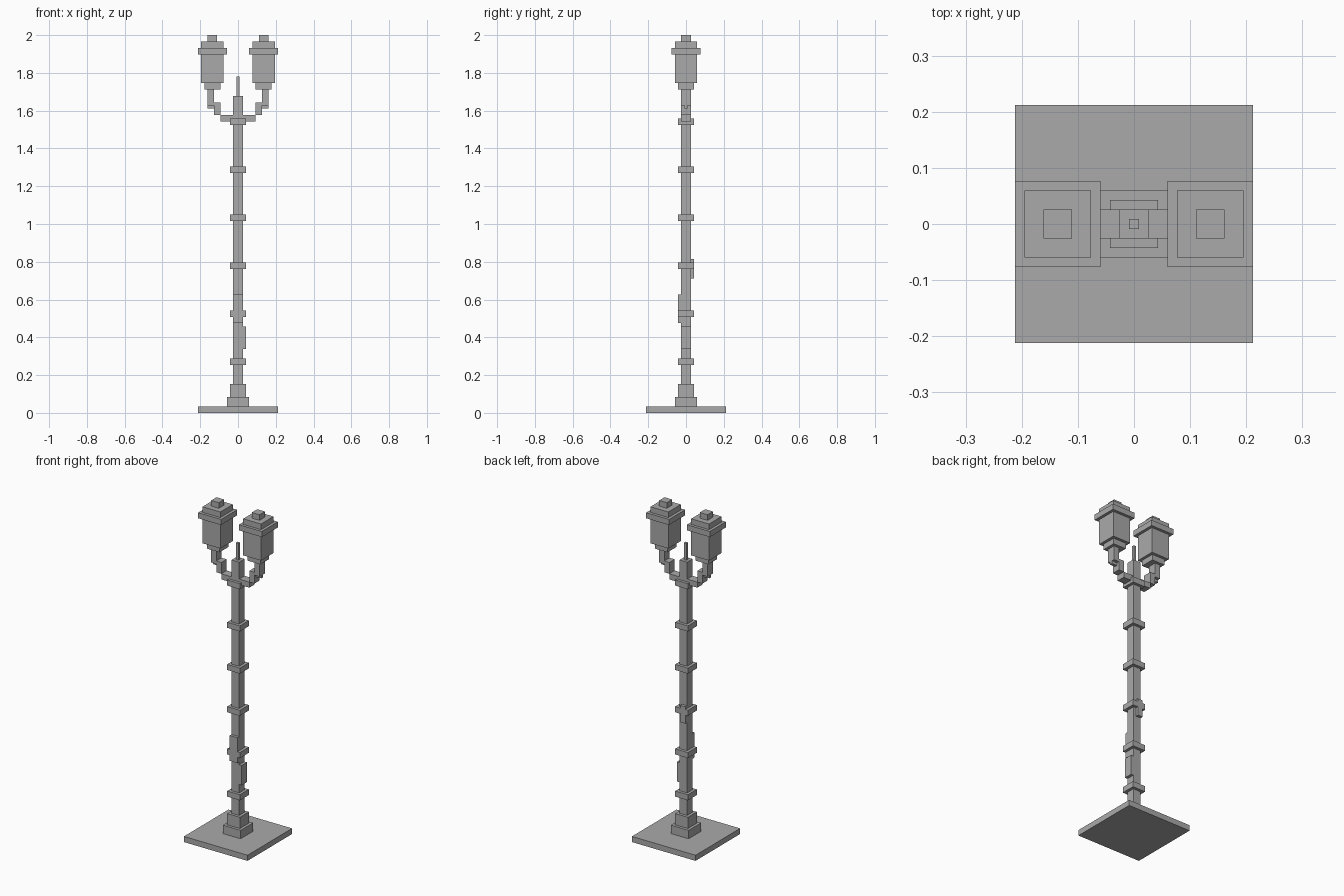
import bpy
import bmesh
from mathutils import Matrix, Vector

cube = bpy.data.objects.get("Cube")
if cube:
    bpy.data.objects.remove(cube, do_unlink=True)

U = 2 / 118  # one building-block unit; the post is 118 blocks tall

grey = bpy.data.materials.new("stone_grey")
grey.use_nodes = True
colour = (0.4, 0.4, 0.4, 1)
grey.diffuse_color = colour
grey.node_tree.nodes["Principled BSDF"].inputs["Base Color"].default_value = colour


def block(name, x, y, z):
    """Box spanning the given (low, high) ranges in block units."""
    size = Vector([(r[1] - r[0]) * U for r in (x, y, z)])
    middle = Vector([(r[1] + r[0]) / 2 * U for r in (x, y, z)])
    bm = bmesh.new()
    bmesh.ops.create_cube(bm, size=1, matrix=Matrix.Diagonal(size.to_4d()))
    mesh = bpy.data.meshes.new(name)
    bm.to_mesh(mesh)
    bm.free()
    mesh.materials.append(grey)
    obj = bpy.data.objects.new(name, mesh)
    obj.location = middle
    bpy.context.collection.objects.link(obj)


def square(name, width, low, high, cx=0):
    """Square block centred on the given x."""
    h = width / 2
    block(name, (cx - h, cx + h), (-h, h), (low, high))


# Base and post
square("base_slab", 25, 0, 2)
square("lower_plinth", 7, 2, 5)
square("upper_plinth", 5, 5, 9)
square("post", 3, 9, 99)
square("finial", 1, 99, 105)

# Evenly spaced collars
for i in range(6):
    square(f"collar_{i + 1}", 5, 15 * (i + 1), 15 * (i + 1) + 2)

# Raised patches on the post
core = (-1.5, 1.5)
block("left_patch", (1.5, 2.5), core, (20, 27))
block("front_patch", core, (-2.5, -1.5), (28, 37))
block("back_patch", (-1.5, 0.5), (1.5, 2.5), (42, 48))

# Cross arm, then a stepped bracket and lantern on each side
block("cross_arm", (-5.5, 5.5), core, (91, 93))
for side, s in (("left", 1), ("right", -1)):
    def span(a, b):
        return tuple(sorted((a * s, b * s)))

    block(f"{side}_elbow", span(5.5, 7.5), core, (93, 97))
    block(f"{side}_stem", span(7.5, 9.5), core, (96, 101))
    block(f"{side}_stem_tab", span(7.5, 9.5), (-0.5, 0.5), (95, 96))
    for part, width, low, high in (
        ("lantern_foot", 5, 101, 103),
        ("lantern_body", 7, 103, 112),
        ("lantern_brim", 9, 112, 114),
        ("lantern_cap", 7, 114, 116),
        ("lantern_knob", 3, 116, 118),
    ):
        square(f"{side}_{part}", width, low, high, 8 * s)
